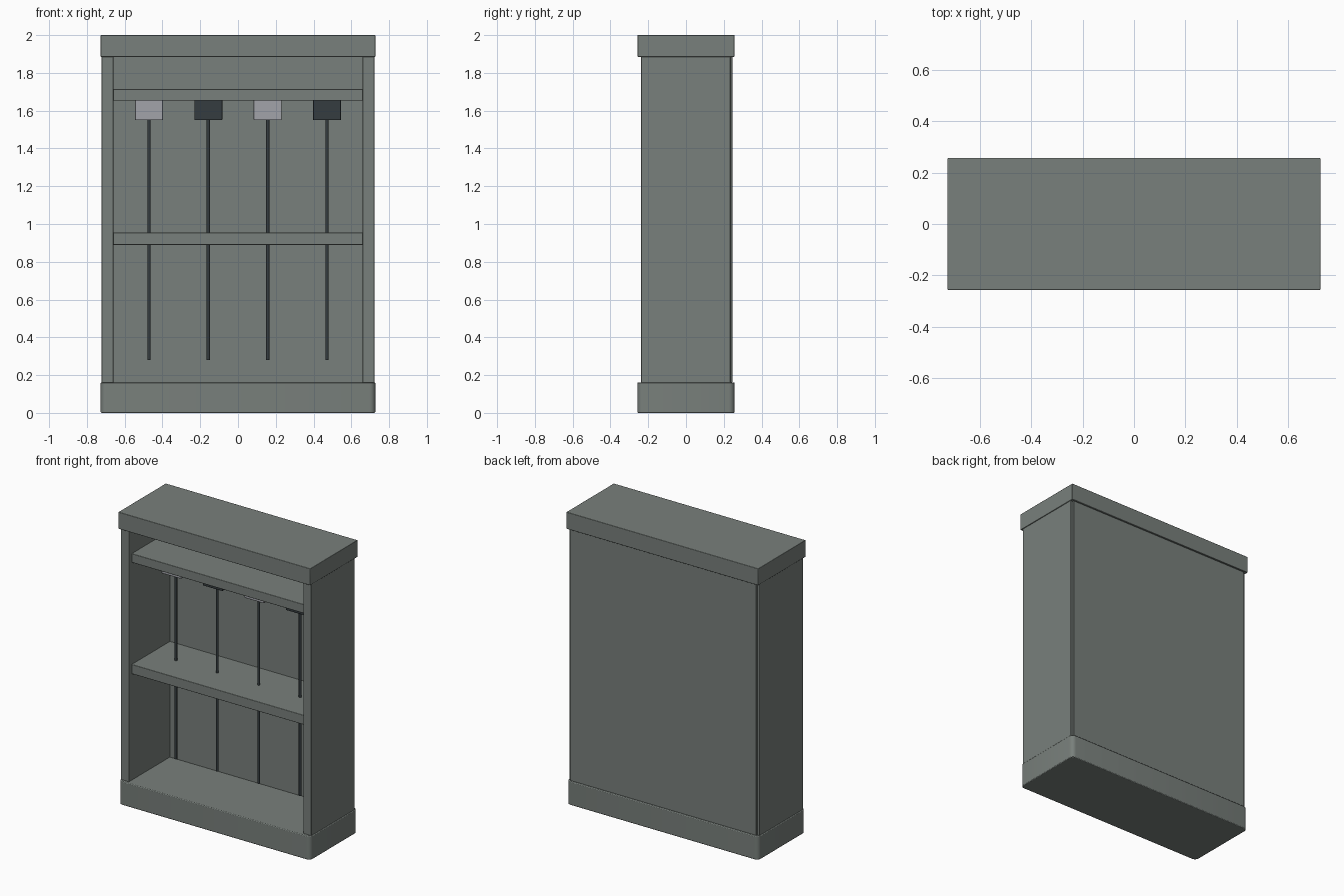
import bpy, bmesh, math

if "Cube" in bpy.data.objects:
    bpy.data.objects.remove(bpy.data.objects["Cube"])


def mat(name, rgb):
    m = bpy.data.materials.new(name)
    m.diffuse_color = (*rgb, 1)
    m.use_nodes = True
    m.node_tree.nodes["Principled BSDF"].inputs["Base Color"].default_value = m.diffuse_color
    return m


BODY = mat("painted_grey", (0.19, 0.215, 0.20))
LIGHT = mat("light_metal", (0.36, 0.37, 0.40))
DARK = mat("dark_metal", (0.035, 0.045, 0.05))


def finish(ob, material, bevel=0.0):
    ob.data.materials.append(material)
    if bevel:
        b = ob.modifiers.new("bevel", 'BEVEL')
        b.width = bevel
        b.segments = 2
        b.limit_method = 'ANGLE'
        b.angle_limit = math.radians(40)
    bpy.ops.object.select_all(action='DESELECT')
    ob.select_set(True)
    bpy.context.view_layer.objects.active = ob
    bpy.ops.object.shade_smooth_by_angle(angle=math.radians(35))
    return ob


def box(name, x, y, z, material=BODY, bevel=0.003, corner=0.0):
    """Box from (min, max) ranges; corner rounds the upright edges."""
    bm = bmesh.new()
    bmesh.ops.create_cube(bm, size=1)
    for v in bm.verts:
        v.co = [(r[0] + r[1]) / 2 + c * (r[1] - r[0])
                for c, r in zip(v.co, (x, y, z))]
    if corner:
        upright = [e for e in bm.edges
                   if abs(e.verts[0].co.z - e.verts[1].co.z) > 1e-4]
        bmesh.ops.bevel(bm, geom=upright, offset=corner, segments=5,
                        profile=0.5, affect='EDGES')
    me = bpy.data.meshes.new(name)
    bm.to_mesh(me)
    bm.free()
    ob = bpy.data.objects.new(name, me)
    bpy.context.collection.objects.link(ob)
    return finish(ob, material, bevel)


# plinth and top cap
box("plinth", (-0.727, 0.727), (-0.257, 0.257), (0, 0.162), bevel=0.005, corner=0.03)
box("top_cap", (-0.727, 0.727), (-0.257, 0.257), (1.885, 2.0))

# side panels
for side, s in (("left", -1), ("right", 1)):
    box(f"side_panel_{side}", sorted((s * 0.66, s * 0.722)), (-0.238, 0.235), (0.16, 1.89))

# back panel, standing slightly proud of the sides
box("back_panel", (-0.705, 0.705), (0.205, 0.245), (0.16, 1.89))

# shelf and upper rack rail
box("middle_shelf", (-0.662, 0.662), (-0.208, 0.21), (0.89, 0.955))
box("upper_shelf", (-0.662, 0.662), (-0.208, 0.21), (1.653, 1.714))

# hanging tools: thin handle with a block head
for i in range(4):
    x = -0.471 + i * 0.314
    bpy.ops.mesh.primitive_cylinder_add(vertices=12, radius=0.009, depth=1.29,
                                        location=(x, 0, 0.925))
    rod = bpy.context.object
    rod.name = f"tool_handle_{i + 1}"
    finish(rod, DARK)
    box(f"tool_head_{i + 1}", (x - 0.074, x + 0.074), (-0.05, 0.05), (1.55, 1.66),
        DARK if i % 2 else LIGHT)
